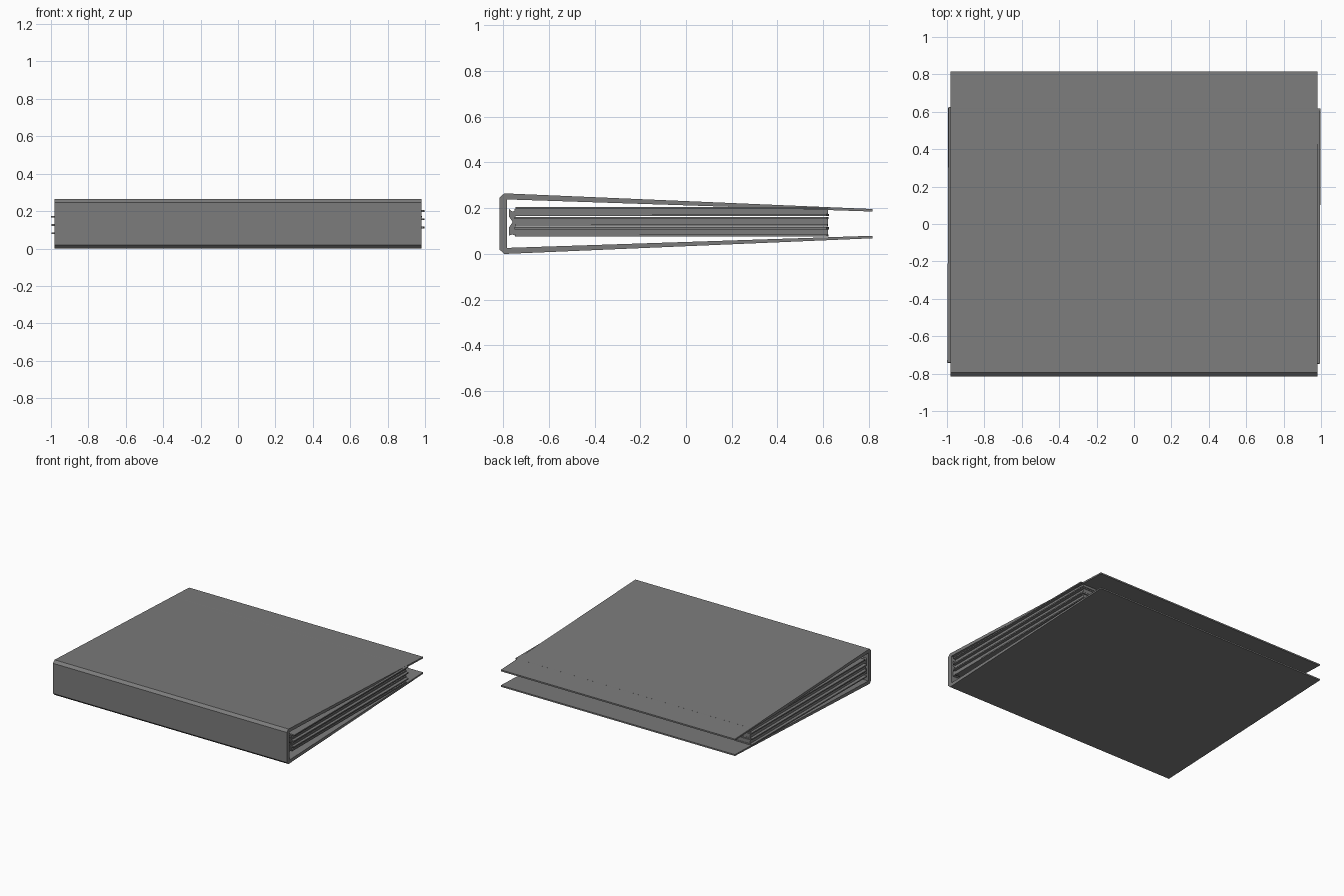
import bpy, bmesh, math, random
from mathutils import Matrix

random.seed(4)
if "Cube" in bpy.data.objects:
    bpy.data.objects.remove(bpy.data.objects["Cube"], do_unlink=True)

grey = bpy.data.materials.new("binder grey")
grey.use_nodes = True
grey.diffuse_color = (0.2, 0.2, 0.2, 1)
grey.node_tree.nodes["Principled BSDF"].inputs["Base Color"].default_value = (0.2, 0.2, 0.2, 1)


def finish(name, bm):
    bmesh.ops.recalc_face_normals(bm, faces=bm.faces)
    mesh = bpy.data.meshes.new(name)
    bm.to_mesh(mesh)
    bm.free()
    mesh.materials.append(grey)
    obj = bpy.data.objects.new(name, mesh)
    bpy.context.collection.objects.link(obj)
    return obj


def extrude_profile(name, points, half_width):
    """Sweep a closed (y, z) outline along x."""
    bm = bmesh.new()
    face = bm.faces.new([bm.verts.new((-half_width, y, z)) for y, z in points])
    new = bmesh.ops.extrude_face_region(bm, geom=[face])["geom"]
    moved = [v for v in new if isinstance(v, bmesh.types.BMVert)]
    bmesh.ops.translate(bm, verts=moved, vec=(2 * half_width, 0, 0))
    return finish(name, bm)


def sheet(name, half_width, front, back, z, thick, shift=0, turn=0):
    bm = bmesh.new()
    place = (Matrix.Translation((shift, (front + back) / 2, z))
             @ Matrix.Rotation(turn, 4, 'Z')
             @ Matrix.Diagonal((2 * half_width, back - front, thick, 1)))
    bmesh.ops.create_cube(bm, size=1, matrix=place)
    return finish(name, bm)


# Cover: spine with chamfered corners and two boards tapering to the open edge
mid = 0.1325
half = [(0.815, -0.064), (-0.795, -0.1325), (-0.815, -0.114)]
inner = [(-0.782, -0.106), (0.815, -0.053)]
outer = half + [(y, -z) for y, z in reversed(half)]
hollow = [(y, -z) for y, z in reversed(inner)] + inner
extrude_profile("cover", [(y, z + mid) for y, z in outer + hollow], 0.98)

# Three page sections, each a core with thin ragged leaves above and below
spacing = 0.044
for i in range(3):
    z = 0.097 + i * spacing
    sheet(f"page_section_{i + 1}", 0.972, -0.75, 0.62, z, 0.022)
    for j, side in enumerate((-1, 1)):
        sheet(f"leaf_{i * 2 + j + 1}", 0.987, -0.745, 0.62, z + side * 0.0155, 0.009,
              shift=side * 0.008, turn=random.uniform(-0.006, 0.006))

# Binding strip holding the pages at the spine
strip = [(-0.73, 0.075), (-0.76, 0.085), (-0.775, 0.08), (-0.775, 0.115),
         (-0.758, 0.14), (-0.775, 0.165), (-0.775, 0.198), (-0.76, 0.185),
         (-0.745, 0.19), (-0.745, 0.09)]
extrude_profile("binding_strip", strip, 0.97)
